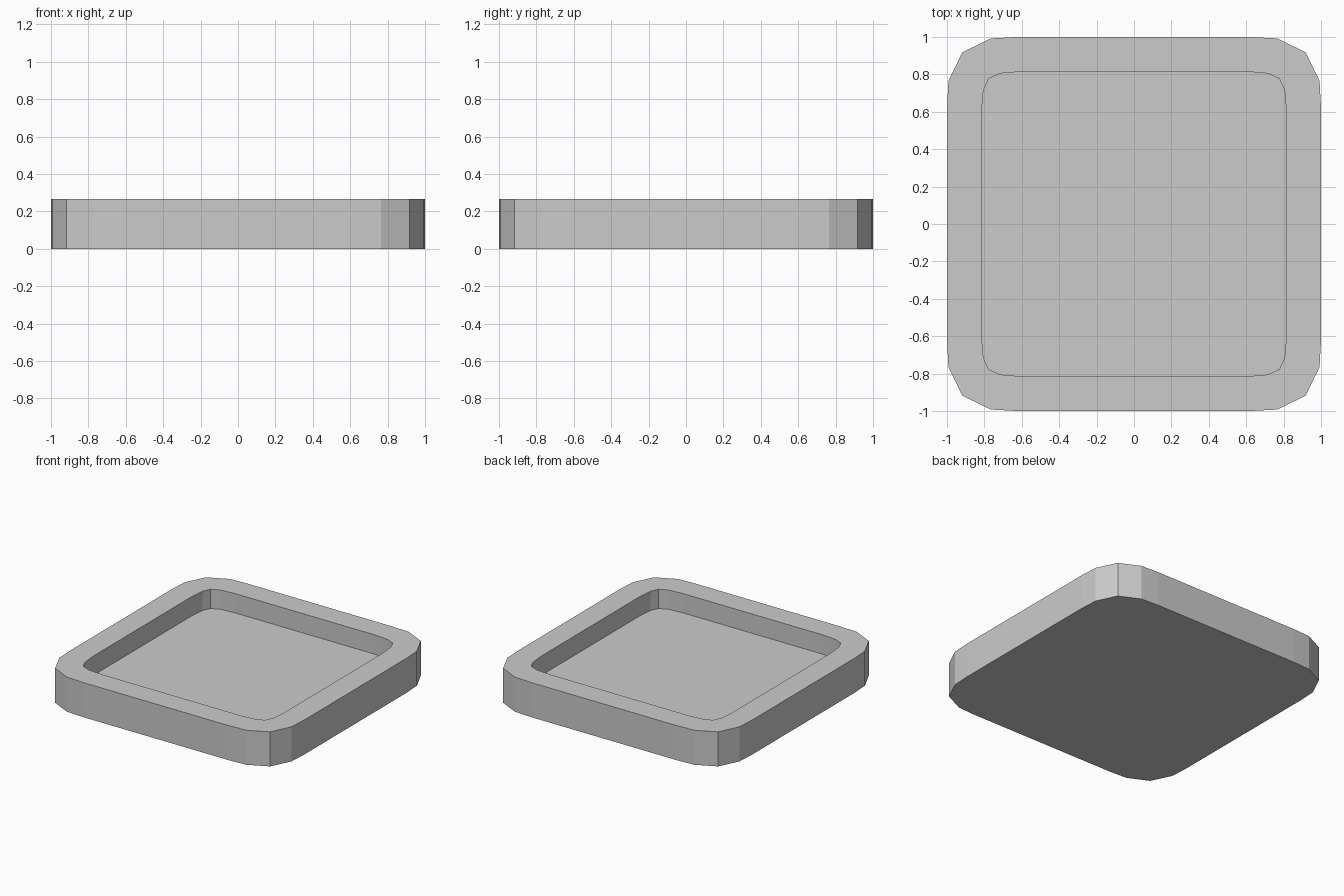
import bpy
import bmesh

if "Cube" in bpy.data.objects:
    bpy.data.objects.remove(bpy.data.objects["Cube"])

HEIGHT, FLOOR = 0.267, 0.118

# One corner of each outline, counter-clockwise
OUTER = [(1.0, 0.62), (0.992, 0.765), (0.918, 0.918), (0.765, 0.992), (0.62, 1.0)]
INNER = [(0.815, 0.60), (0.805, 0.715), (0.777, 0.777), (0.715, 0.805), (0.60, 0.815)]


def ring(bm, corner, z):
    """Repeat a corner outline around all four quadrants."""
    verts = []
    for _ in range(4):
        verts += [bm.verts.new((x, y, z)) for x, y in corner]
        corner = [(-y, x) for x, y in corner]
    return verts


def bridge(bm, a, b):
    n = len(a)
    for i in range(n):
        j = (i + 1) % n
        bm.faces.new((a[i], a[j], b[j], b[i]))


bm = bmesh.new()

# Outer wall, flat rim, recess wall
rings = [ring(bm, OUTER, 0), ring(bm, OUTER, HEIGHT),
         ring(bm, INNER, HEIGHT), ring(bm, INNER, FLOOR)]
for lower, upper in zip(rings, rings[1:]):
    bridge(bm, lower, upper)

# Underside and recess floor
bm.faces.new(rings[0][::-1])
bm.faces.new(rings[-1])

bmesh.ops.recalc_face_normals(bm, faces=bm.faces)
mesh = bpy.data.meshes.new("tray")
bm.to_mesh(mesh)
bm.free()
tray = bpy.data.objects.new("tray", mesh)
bpy.context.collection.objects.link(tray)
